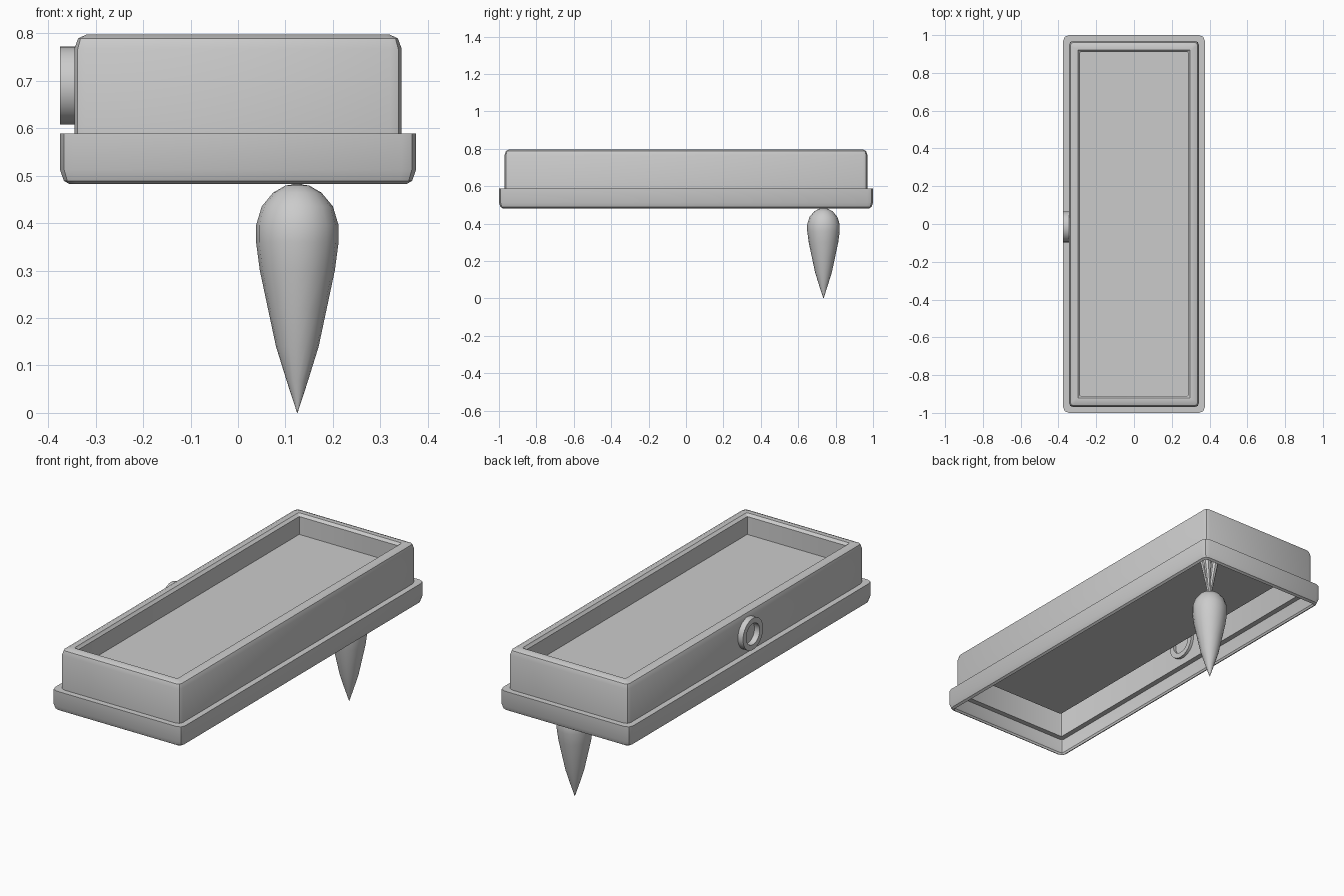
import bpy, bmesh, math
from mathutils import Matrix, Vector

if "Cube" in bpy.data.objects:
    bpy.data.objects.remove(bpy.data.objects["Cube"])


def finish(name, bm, smooth=True):
    bmesh.ops.recalc_face_normals(bm, faces=bm.faces)
    me = bpy.data.meshes.new(name)
    bm.to_mesh(me)
    bm.free()
    ob = bpy.data.objects.new(name, me)
    bpy.context.collection.objects.link(ob)
    if smooth:
        bpy.ops.object.select_all(action='DESELECT')
        ob.select_set(True)
        bpy.context.view_layer.objects.active = ob
        bpy.ops.object.shade_smooth_by_angle(angle=math.radians(30))
    return ob


def loft(bm, rings, closed=False):
    n = len(rings[0])
    pairs = list(zip(rings, rings[1:])) + ([(rings[-1], rings[0])] if closed else [])
    for a, b in pairs:
        for i in range(n):
            j = (i + 1) % n
            bm.faces.new((a[i], a[j], b[j], b[i]))


def rounded_rect(bm, hx, z, r, seg=2):
    # rectangle 0.625 longer in y than in x on each side
    hy, ring = hx + 0.625, []
    for k, (sx, sy) in enumerate(((1, 1), (-1, 1), (-1, -1), (1, -1))):
        for s in range(seg + 1):
            a = math.pi / 2 * (k + s / seg)
            ring.append(bm.verts.new((sx * (hx - r) + r * math.cos(a),
                                      sy * (hy - r) + r * math.sin(a), z)))
    return ring


def lathe(name, profile, sides, matrix, closed=False):
    bm = bmesh.new()
    rings = [[bm.verts.new(matrix @ Vector((r * math.cos(2 * math.pi * i / sides),
                                            r * math.sin(2 * math.pi * i / sides), z)))
              for i in range(sides)] for r, z in profile]
    loft(bm, rings, closed)
    if not closed:
        bm.faces.new(rings[0])
        bm.faces.new(rings[-1])
    return finish(name, bm)


# thin-walled tray: floor, rim, outer wall, skirt, then back up the inside
section = [(0.285, 0.69, 0.004), (0.285, 0.783, 0.004), (0.293, 0.790, 0.006),
           (0.297, 0.796, 0.006), (0.320, 0.797, 0.01), (0.337, 0.789, 0.018),
           (0.345, 0.767, 0.025), (0.345, 0.589, 0.025), (0.375, 0.589, 0.03),
           (0.375, 0.512, 0.03), (0.367, 0.489, 0.025), (0.355, 0.482, 0.015),
           (0.350, 0.492, 0.012), (0.357, 0.512, 0.015), (0.357, 0.572, 0.015),
           (0.330, 0.572, 0.01), (0.330, 0.780, 0.01), (0.300, 0.780, 0.006),
           (0.300, 0.677, 0.006)]
bm = bmesh.new()
rings = [rounded_rect(bm, *s) for s in section]
loft(bm, rings)
bm.faces.new(rings[0])
bm.faces.new(rings[-1])
finish("tray", bm)

# ring on the left wall
place = Matrix.Translation((-0.375, -0.015, 0.69)) @ Matrix.Rotation(math.pi / 2, 4, 'Y')
lathe("side_ring", [(0.082, 0), (0.082, 0.06), (0.055, 0.06), (0.055, 0)], 32, place, True)

# hanging root with pointed tip
root = [(0.0005, 0), (0.022, 0.066), (0.045, 0.14), (0.062, 0.22), (0.079, 0.30),
        (0.087, 0.36), (0.087, 0.395), (0.075, 0.435), (0.051, 0.464),
        (0.025, 0.479), (0.004, 0.482)]
base = Matrix.Translation((0.125, 0.735, 0))
lathe("hanging_root", root, 16, base)

# flared stems between the root and the tray floor
for i in range(4):
    a = math.pi / 2 * i + 0.4
    tilt = Matrix.Rotation(a, 4, 'Z') @ Matrix.Rotation(0.16, 4, 'Y')
    lathe(f"stem_{i + 1}", [(0.008, 0), (0.02, 0.21)], 8,
          Matrix.Translation((0.125, 0.735, 0.47)) @ tilt)
